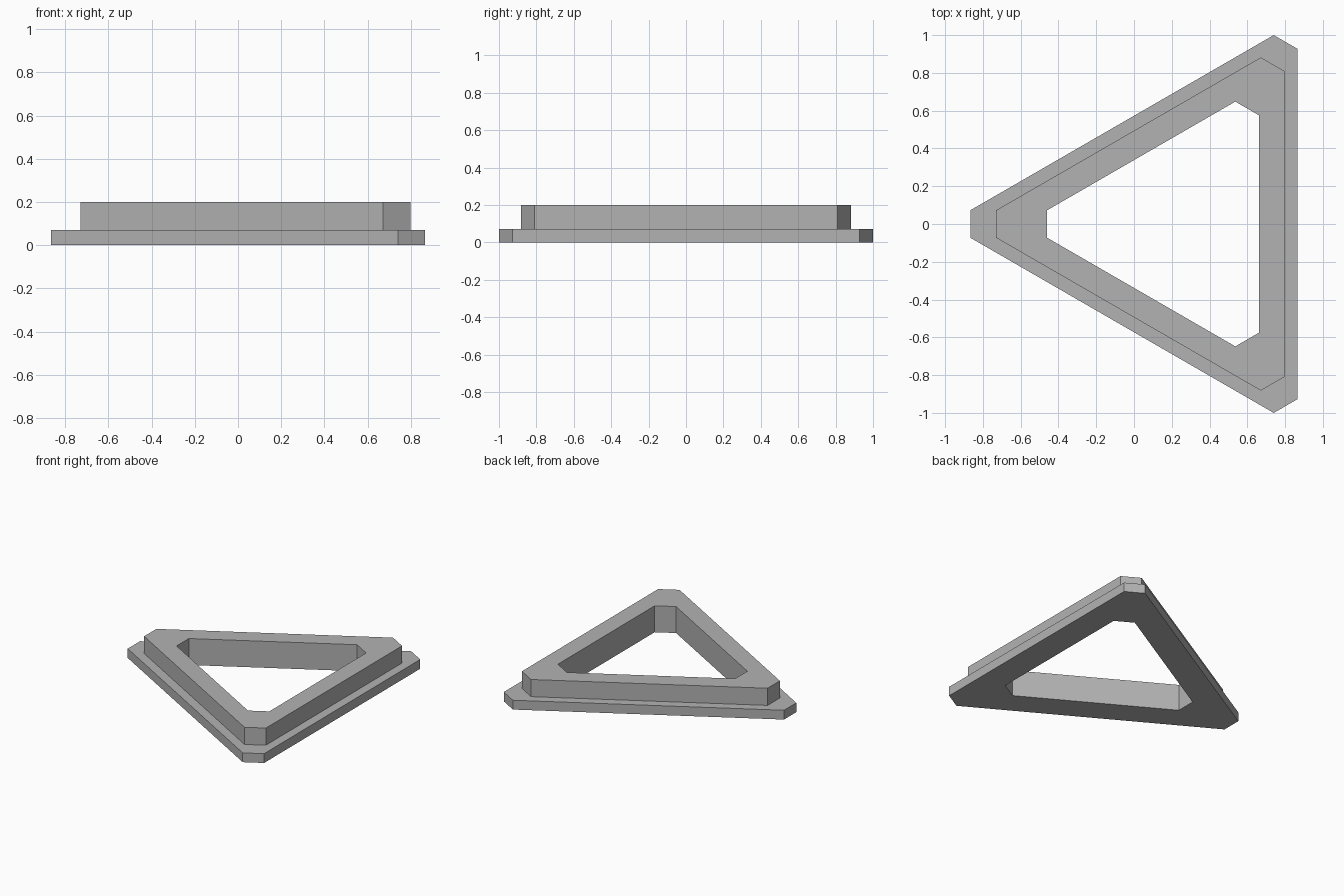
import bpy, bmesh
from math import pi
from mathutils import Matrix, Vector

if "Cube" in bpy.data.objects:
    bpy.data.objects.remove(bpy.data.objects["Cube"])

CENTRE_X = 0.2466   # centre of the triangle
HALF_CUT = 0.073    # half width of each blunted corner
BASE_TOP, RIM_TOP = 0.07, 0.199
OUTER, STEP, INNER = 1.1126, 0.976, 0.706   # centre to blunted corner

grey = bpy.data.materials.new("plain_grey")
grey.use_nodes = True
colour = (0.45, 0.45, 0.45, 1)
grey.diffuse_color = colour
grey.node_tree.nodes["Principled BSDF"].inputs["Base Color"].default_value = colour


def corner_loop(bm, reach, z):
    """Six vertices of a triangle with blunted corners, one pointing to -x."""
    verts = []
    for k in range(3):
        turn = Matrix.Rotation(k * 2 * pi / 3, 3, 'Z')
        for side in (1, -1):
            p = turn @ Vector((-reach, side * HALF_CUT, z))
            verts.append(bm.verts.new((p.x + CENTRE_X, p.y, z)))
    return verts


# Stepped cross-section swept round the triangular frame
section = [(INNER, 0), (OUTER, 0), (OUTER, BASE_TOP),
           (STEP, BASE_TOP), (STEP, RIM_TOP), (INNER, RIM_TOP)]
bm = bmesh.new()
loops = [corner_loop(bm, reach, z) for reach, z in section]
for i, a in enumerate(loops):
    b = loops[(i + 1) % len(loops)]
    for j in range(len(a)):
        n = (j + 1) % len(a)
        bm.faces.new((a[j], a[n], b[n], b[j]))
bmesh.ops.recalc_face_normals(bm, faces=bm.faces[:])

mesh = bpy.data.meshes.new("stepped_triangular_frame")
bm.to_mesh(mesh)
bm.free()
mesh.materials.append(grey)
frame = bpy.data.objects.new("stepped_triangular_frame", mesh)
bpy.context.collection.objects.link(frame)
